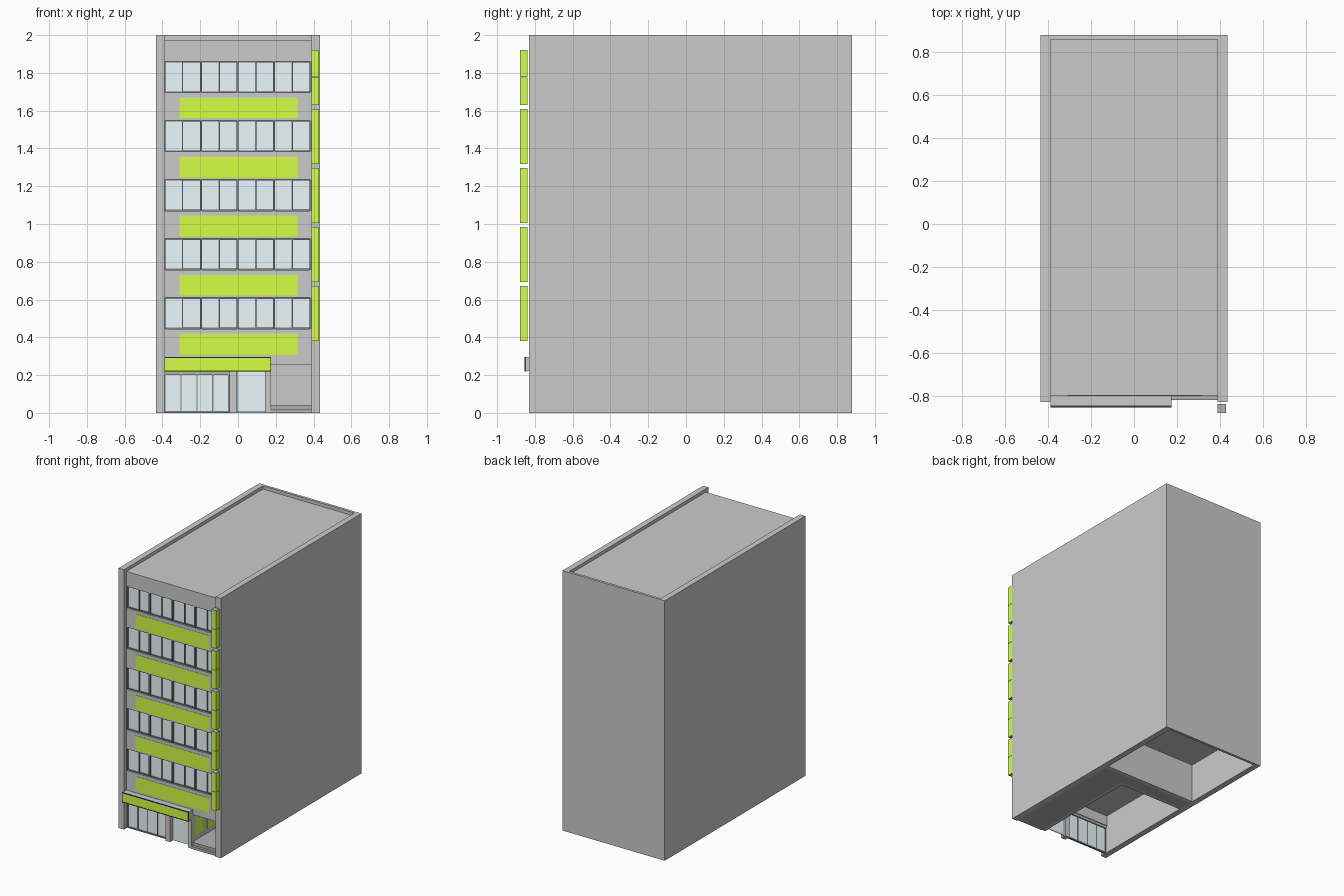
import bpy, bmesh

if "Cube" in bpy.data.objects:
    bpy.data.objects.remove(bpy.data.objects["Cube"])


def mat(name, r, g, b):
    m = bpy.data.materials.new(name)
    m.diffuse_color = (r, g, b, 1)
    m.use_nodes = True
    m.node_tree.nodes["Principled BSDF"].inputs["Base Color"].default_value = m.diffuse_color
    return m


GREEN = mat("lime green", 0.66, 1.0, 0.06)
GLASS = mat("pale glass", 0.84, 0.95, 1.0)
DARK = mat("dark frame", 0.22, 0.22, 0.22)
STONE = mat("dark stone", 0.45, 0.45, 0.45)
BLACK = mat("black trim", 0.05, 0.05, 0.05)


def boxes(name, items, material=None):
    """One object from boxes given as (x0, x1, y0, y1, z0, z1)."""
    bm = bmesh.new()
    for x0, x1, y0, y1, z0, z1 in items:
        vs = bmesh.ops.create_cube(bm, size=1)["verts"]
        for v in vs:
            v.co.x = x1 if v.co.x > 0 else x0
            v.co.y = y1 if v.co.y > 0 else y0
            v.co.z = z1 if v.co.z > 0 else z0
    me = bpy.data.meshes.new(name)
    bm.to_mesh(me)
    bm.free()
    ob = bpy.data.objects.new(name, me)
    bpy.context.collection.objects.link(ob)
    if material:
        me.materials.append(material)
    return ob


W, IN = 0.435, 0.39           # outer and inner half width
FRONT, FACE, BACK = -0.83, -0.80, 0.88
PITCH, FLOORS = 0.3125, 5
levels = [i * PITCH for i in range(FLOORS)]

# Party walls, back wall and the upper building mass with its roof
boxes("side_walls", [(s * W, s * IN, FRONT, BACK, 0, 2) if s < 0 else
                     (IN, W, FRONT, BACK, 0, 2) for s in (-1, 1)])
boxes("back_wall", [(-IN, IN, 0.86, BACK, 0, 2)])
boxes("upper_storeys", [(-IN, IN, -0.765, 0.86, 0.30, 1.975)])

# Facade bands between the window rows
bands = [(-IN, IN, FACE, -0.765, 0.61 + z, 0.445 + z + PITCH) for z in levels[:-1]]
bands += [(-IN, IN, FACE, -0.765, 0.255, 0.445),
          (-IN, IN, FACE, -0.765, 1.86, 1.975)]
boxes("facade_bands", bands)
boxes("green_panels", [(-0.31, 0.315, FACE - 0.002, FACE + 0.005, 0.31 + z, 0.42 + z)
                       for z in levels], GREEN)

# Window rows: four pairs of sliding panes per storey
panes, frames = [], []
for z in levels:
    z0, z1 = 0.445 + z, 0.61 + z
    for k in range(4):
        x = -0.387 + k * 0.1935
        panes.append((x + 0.003, x + 0.096, -0.785, -0.78, z0, z1))
        panes.append((x + 0.093, x + 0.187, -0.779, -0.774, z0, z1))
        frames.append((x + 0.091, x + 0.097, -0.788, -0.77, z0, z1))
        frames.append((x + 0.185, x + 0.1965 if k < 3 else IN, -0.798, -0.77, z0, z1))
    frames.append((-IN, -0.385, -0.798, -0.77, z0, z1))
    frames += [(-IN, IN, -0.79, -0.768, a, a + 0.006) for a in (z0, z1 - 0.006)]
boxes("window_panes", panes, GLASS)
boxes("window_frames", frames, DARK)

# Ground storey: partitions of the shop and the rear room
boxes("ground_partitions", [
    (0.145, 0.17, FACE, 0.06, 0, 0.30),
    (-IN, 0.145, 0.04, 0.06, 0, 0.30),
    (-IN, IN, 0.15, 0.18, 0, 0.30)])
boxes("shop_pillars", [(-0.045, -0.008, -0.815, -0.77, 0, 0.22),
                       (0.143, 0.175, -0.815, -0.77, 0, 0.255),
                       (-IN, 0.145, FACE, -0.765, 0.22, 0.256)])
boxes("corridor_ceiling", [(0.17, IN, -0.765, 0.15, 0.265, 0.30),
                           (-IN, 0.17, 0.06, 0.15, 0.265, 0.30)])
boxes("entrance_floor", [(0.17, IN, FACE, 0.15, 0, 0.042),
                         (-IN, 0.17, 0.06, 0.15, 0, 0.042),
                         (0.17, IN, -0.82, FACE, 0, 0.02)], STONE)

# Shop front glazing and door
xs = [-0.387 + i * 0.0845 for i in range(5)]
boxes("shop_glass", [(a + 0.003, b - 0.003, -0.785, -0.779, 0.01, 0.20)
                     for a, b in zip(xs, xs[1:])], GLASS)
boxes("shop_frames", [(x - 0.003, x + 0.003, -0.79, -0.775, 0, 0.20) for x in xs]
      + [(-IN, -0.045, -0.79, -0.775, 0, 0.01)], DARK)
boxes("shutter_box", [(-IN, -0.045, -0.795, -0.77, 0.20, 0.22)], STONE)
boxes("shop_door", [(-0.005, 0.143, -0.785, -0.779, 0.005, 0.22)], GLASS)

# Green panels along the entrance passage wall
boxes("passage_panels", [(0.169, 0.173, -0.78 + i * 0.16, -0.67 + i * 0.16, 0.08, 0.235)
                         for i in range(5)], GREEN)

# Fascia board over the shop
boxes("fascia_backing", [(-IN, 0.175, -0.847, FACE, 0.222, 0.293)])
boxes("fascia_frame", [(-IN, 0.175, -0.855, -0.845, 0.22, 0.225),
                       (-IN, 0.175, -0.855, -0.845, 0.29, 0.295),
                       (-IN, -0.386, -0.855, -0.845, 0.225, 0.29),
                       (0.171, 0.175, -0.855, -0.845, 0.225, 0.29)], BLACK)
boxes("fascia_face", [(-0.386, 0.171, -0.853, -0.846, 0.225, 0.29)], GREEN)

# Projecting blade boards, two stacked boxes per storey, with dark undersides
blades = [(0.39, 0.43, -0.88, -0.84, a + z, a + z + 0.145)
          for z in levels for a in (0.38, 0.527)]
ob = boxes("blade_boards", blades, GREEN)
ob.data.materials.append(STONE)
for p in ob.data.polygons:
    if abs(p.normal.z) > 0.9:
        p.material_index = 1
